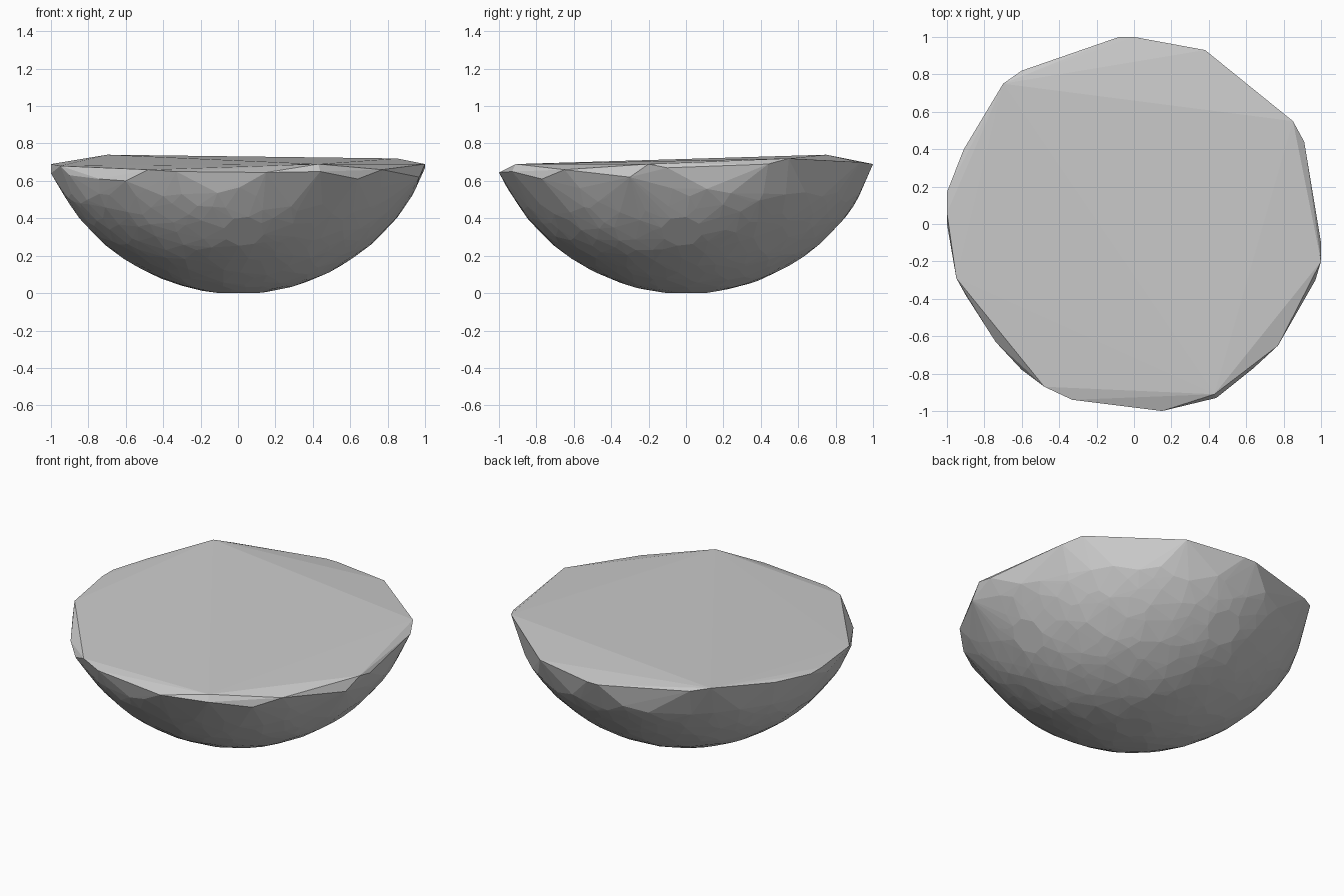
import bpy, bmesh, math, random
from mathutils import Vector

if "Cube" in bpy.data.objects:
    bpy.data.objects.remove(bpy.data.objects["Cube"])

random.seed(4)
R = 1.09                                  # radius of the rounded underside
FLAT = 0.11                               # radius of the small flat spots
centre = Vector((0, 0, math.sqrt(R * R - FLAT * FLAT)))

# irregular rim of the broken top face
rim = [(0, 1, .69), (-.08, 1, .69), (.38, .93, .70), (.85, .55, .72), (.91, .44, .69),
       (1, -.1, .67), (1, -.2, .69), (.97, -.3, .62), (.77, -.65, .66), (.64, -.77, .61),
       (.43, -.91, .69), (.44, -.93, .65), (.15, -1, .645), (-.33, -.94, .65),
       (-.48, -.87, .66), (-.6, -.78, .60), (-.74, -.63, .61), (-.9, -.38, .63),
       (-.95, -.29, .68), (-1, 0, .64), (-1, .17, .69), (-1, .06, .69),
       (-.91, .4, .70), (-.7, .75, .74), (-.6, .82, .72)]
points = [Vector(p) for p in rim]

# flat spots: bottom, and one facing each side
spots = [Vector((0, 0, -1))]
for x, y in ((.04, -1), (1, -.03), (-.03, 1), (-1, .03)):
    spots.append(Vector((x * .78, y * .78, -.755)).normalized())
for d in spots:
    u = d.orthogonal().normalized()
    v = d.cross(u)
    for i in range(8):
        a = math.tau * (i + .5) / 8
        off = (u * math.cos(a) + v * math.sin(a)) * FLAT
        points.append(centre + d * math.sqrt(R * R - FLAT * FLAT) + off)

# uneven scatter over the rest of the underside
n = 420
for i in range(n):
    z = -1 + .52 * (i + .5) / n
    a = i * math.pi * (3 - math.sqrt(5))
    r = math.sqrt(1 - z * z)
    d = Vector((r * math.cos(a), r * math.sin(a), z))
    d += Vector([random.uniform(-.035, .035) for _ in range(3)])
    d.normalize()
    if all((d - s).length * R > FLAT + .03 for s in spots):
        p = centre + d * (R - random.uniform(0, .004))
        if p.z < .57:
            points.append(p)

# wrap everything in one faceted hull
bm = bmesh.new()
for p in points:
    bm.verts.new(p)
bmesh.ops.convex_hull(bm, input=bm.verts)
bmesh.ops.delete(bm, geom=[v for v in bm.verts if not v.link_faces], context='VERTS')
bmesh.ops.dissolve_limit(bm, angle_limit=math.radians(.3), verts=bm.verts, edges=bm.edges)
bmesh.ops.recalc_face_normals(bm, faces=bm.faces)
mesh = bpy.data.meshes.new("half_boulder")
bm.to_mesh(mesh)
bm.free()
bpy.context.collection.objects.link(bpy.data.objects.new("half_boulder", mesh))
